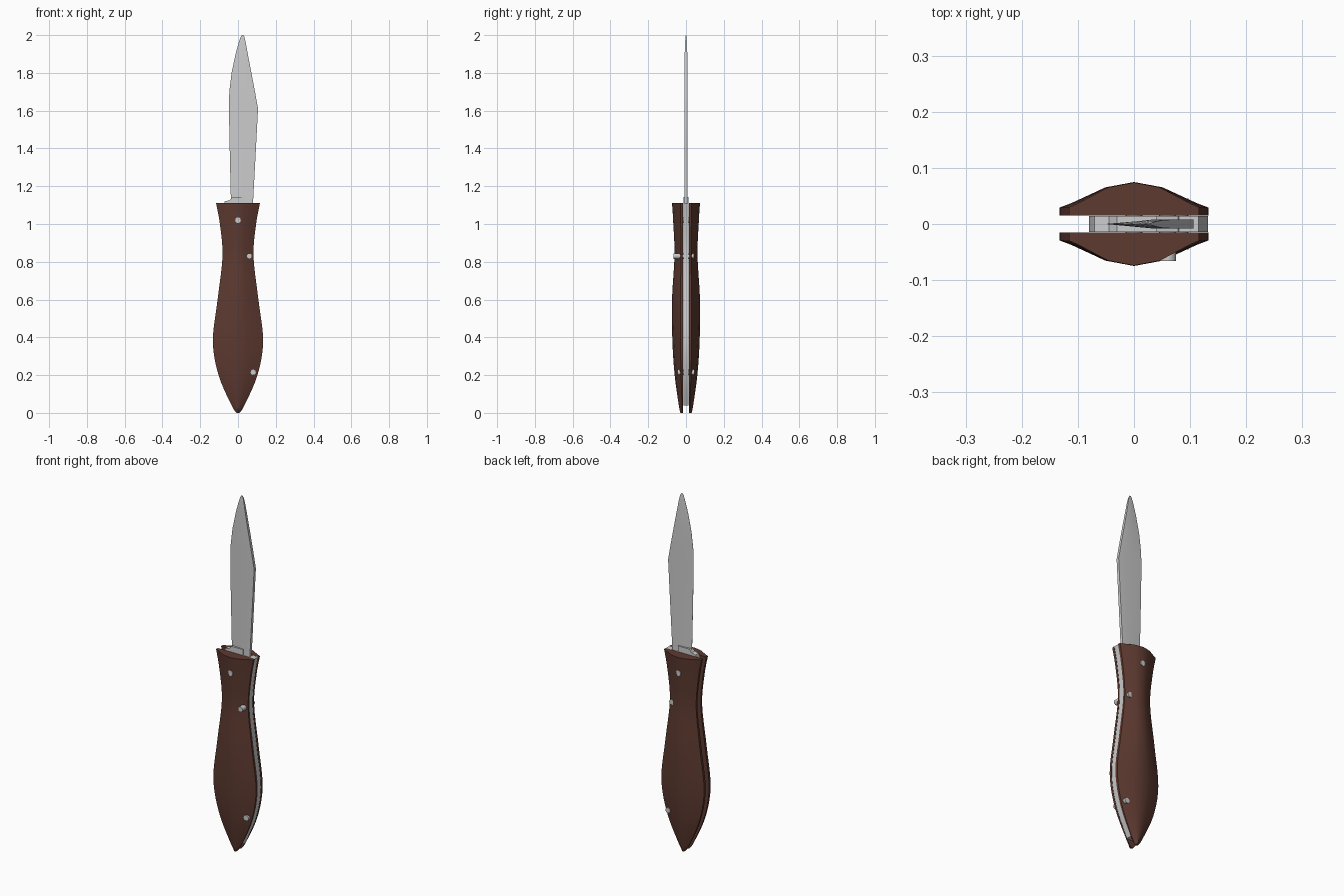
import bpy
import bmesh
import math
from mathutils import Vector

default_cube = bpy.data.objects.get("Cube")
if default_cube:
    bpy.data.objects.remove(default_cube, do_unlink=True)


def make_material(name, colour):
    material = bpy.data.materials.new(name)
    material.use_nodes = True
    material.diffuse_color = (*colour, 1)
    shader = material.node_tree.nodes["Principled BSDF"]
    shader.inputs["Base Color"].default_value = (*colour, 1)
    shader.inputs["Roughness"].default_value = 0.6
    return material


WOOD = make_material("dark brown wood", (0.11, 0.042, 0.03))
STEEL = make_material("light grey steel", (0.6, 0.6, 0.6))


def finish(name, bm, material, angle=30):
    bmesh.ops.remove_doubles(bm, verts=bm.verts, dist=0.0001)
    bmesh.ops.recalc_face_normals(bm, faces=bm.faces)
    mesh = bpy.data.meshes.new(name)
    bm.to_mesh(mesh)
    bm.free()
    mesh.materials.append(material)
    part = bpy.data.objects.new(name, mesh)
    bpy.context.collection.objects.link(part)
    bpy.ops.object.select_all(action="DESELECT")
    bpy.context.view_layer.objects.active = part
    part.select_set(True)
    bpy.ops.object.shade_smooth_by_angle(angle=math.radians(angle))
    return part


def loft(name, sections, material, angle=30):
    """Skin a stack of closed sections and cap both ends."""
    bm = bmesh.new()
    rings = [[bm.verts.new(p) for p in section] for section in sections]
    count = len(rings[0])
    for low, high in zip(rings, rings[1:]):
        for i in range(count):
            j = (i + 1) % count
            bm.faces.new((low[i], low[j], high[j], high[i]))
    bm.faces.new(rings[0])
    bm.faces.new(rings[-1])
    return finish(name, bm, material, angle)


def smooth_rows(rows, steps):
    """Run a smooth curve through rows of values."""
    result = []
    for i in range(len(rows) - 1):
        a, b = Vector(rows[max(i - 1, 0)]), Vector(rows[i])
        c, d = Vector(rows[i + 1]), Vector(rows[min(i + 2, len(rows) - 1)])
        for s in range(steps):
            t = s / steps
            result.append(b + (c - a) * t / 2
                          + (a * 2 - b * 5 + c * 4 - d) * t ** 2 / 2
                          + (b * 3 - a - c * 3 + d) * t ** 3 / 2)
    result.append(Vector(rows[-1]))
    return result


# Handle outline: height, half width, crown depth
HANDLE = smooth_rows([
    (0, 0.008, 0.03), (0.04, 0.034, 0.038), (0.2, 0.103, 0.06),
    (0.38, 0.133, 0.072), (0.6, 0.108, 0.074), (0.83, 0.082, 0.061),
    (1, 0.096, 0.067), (1.11, 0.116, 0.074)], 5)
GAP = 0.015

# Wooden scales, one on each side of the gap
half_crown = [(1, 0), (1, 0.25), (0.85, 0.38), (0.4, 0.85)]
crown = half_crown + [(0, 1)] + [(-u, v) for u, v in reversed(half_crown)]
for name, side in (("front_scale", -1), ("back_scale", 1)):
    loft(name, [[(u * width, side * (GAP + v * (depth - GAP)), z)
                 for u, v in crown] for z, width, depth in HANDLE], WOOD)

# Back spring following one edge of the handle
spring = []
for z, width, depth in HANDLE:
    if z < 0.03:
        continue
    inner = width - 0.036
    outer = width - 0.001
    y = GAP - 0.0005
    spring.append([(inner, -y, z), (outer, -y, z), (outer, y, z), (inner, y, z)])
loft("back_spring", spring, STEEL)

# Blade: height, cutting edge, spine, half thickness
sections = []
for z, edge, spine, thick in [
        (1.04, -0.036, 0.076, 0.008), (1.14, -0.038, 0.081, 0.008),
        (1.4, -0.044, 0.095, 0.008), (1.61, -0.048, 0.106, 0.008),
        (1.7, -0.046, 0.09, 0.008), (1.8, -0.034, 0.071, 0.008),
        (1.9, -0.013, 0.052, 0.007), (1.96, 0.004, 0.041, 0.005),
        (1.99, 0.014, 0.034, 0.003), (2, 0.021, 0.028, 0.001)]:
    bevel = edge + (spine - edge) * 0.65
    sections.append([(edge, -0.0004, z), (bevel, -thick, z), (spine, -thick, z),
                     (spine, thick, z), (bevel, thick, z), (edge, 0.0004, z)])
loft("blade", sections, STEEL, 20)

# Tang between the scales, with a small shoulder showing above them
tang = [(-0.08, 1.09), (-0.07, 1.12), (-0.045, 1.125), (-0.03, 1.142),
        (0.04, 1.142), (0.04, 1.11), (0.079, 1.1), (0.06, 1),
        (0.03, 0.96), (-0.03, 0.96), (-0.07, 1)]
loft("tang", [[(x, y, z) for x, z in tang] for y in (-0.014, 0.014)], STEEL)


# Pins running right through the handle
def pin(name, x, z, front, back):
    ring = [(x + 0.015 * math.cos(a), z + 0.015 * math.sin(a))
            for a in (i * math.tau / 16 for i in range(16))]
    loft(name, [[(px, y, pz) for px, pz in ring] for y in (front, back)], STEEL)


pin("pivot_pin", 0, 1.02, -0.07, 0.07)
pin("middle_pin", 0.06, 0.83, -0.066, 0.043)
pin("lower_pin", 0.082, 0.215, -0.045, 0.045)
